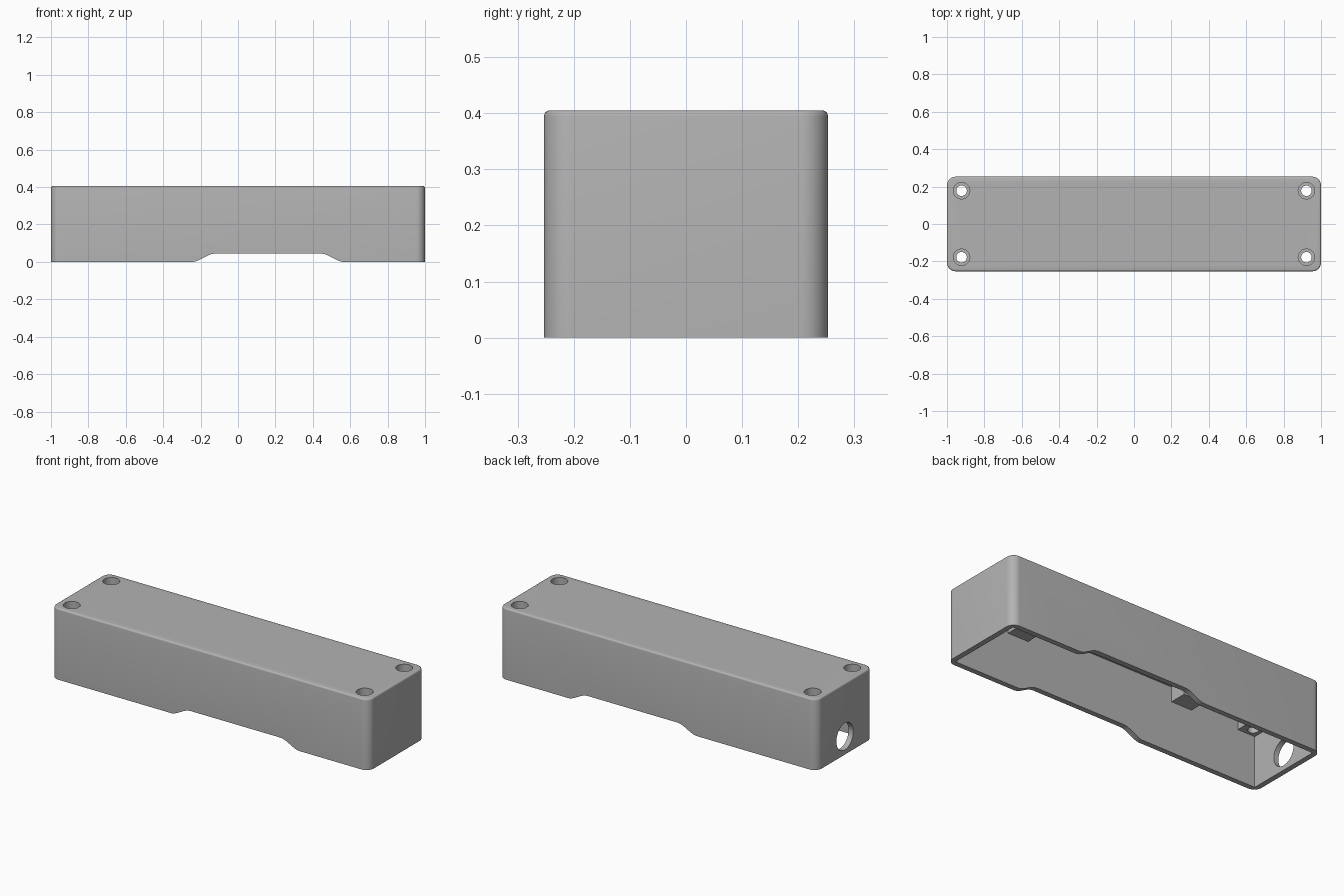
import bpy, bmesh, math
from mathutils import Matrix

default = bpy.data.objects.get("Cube")
if default:
    bpy.data.objects.remove(default)

LENGTH, WIDTH, HEIGHT = 2.0, 0.506, 0.405
WALL = 0.03
IN_X, IN_Y = LENGTH / 2 - WALL, WIDTH / 2 - WALL
CEILING = HEIGHT - WALL
BOSS_Z = 0.29

grey = bpy.data.materials.new("light_grey")
grey.use_nodes = True
grey.diffuse_color = (0.45, 0.45, 0.45, 1)
grey.node_tree.nodes["Principled BSDF"].inputs["Base Color"].default_value = (0.45, 0.45, 0.45, 1)


def add_object(name, bm):
    bmesh.ops.recalc_face_normals(bm, faces=bm.faces[:])
    mesh = bpy.data.meshes.new(name)
    bm.to_mesh(mesh)
    bm.free()
    mesh.materials.append(grey)
    obj = bpy.data.objects.new(name, mesh)
    bpy.context.collection.objects.link(obj)
    return obj


def box_mesh(low, high):
    bm = bmesh.new()
    bmesh.ops.create_cube(bm, size=1)
    for v in bm.verts:
        v.co = [l if c < 0 else h for c, l, h in zip(v.co, low, high)]
    return bm


def box(name, low, high):
    return add_object(name, box_mesh(low, high))


def cylinder(name, radius, depth, centre, axis="Z"):
    bm = bmesh.new()
    turn = Matrix.Rotation(math.pi / 2, 4, "Y") if axis == "X" else Matrix()
    bmesh.ops.create_cone(bm, cap_ends=True, segments=48, radius1=radius, radius2=radius,
                          depth=depth, matrix=Matrix.Translation(centre) @ turn)
    return add_object(name, bm)


def combine(target, tool, operation):
    mod = target.modifiers.new("combine", "BOOLEAN")
    mod.operation, mod.solver, mod.object = operation, "EXACT", tool
    bpy.context.view_layer.objects.active = target
    bpy.ops.object.modifier_apply(modifier=mod.name)
    bpy.data.objects.remove(tool)


# Outer body: rounded upright corners, then a small round along the top rim
bm = box_mesh((-LENGTH / 2, -WIDTH / 2, 0), (LENGTH / 2, WIDTH / 2, HEIGHT))
upright = [e for e in bm.edges if abs(e.verts[0].co.z - e.verts[1].co.z) > 0.1]
bmesh.ops.bevel(bm, geom=upright, offset=0.047, segments=10, profile=0.5, affect="EDGES")
rim = [e for e in bm.edges if all(v.co.z > HEIGHT - 0.001 for v in e.verts)]
bmesh.ops.bevel(bm, geom=rim, offset=0.01, segments=4, profile=0.5, affect="EDGES")
body = add_object("enclosure_body", bm)

# Hollow interior, open at the bottom
combine(body, box("cavity", (-IN_X, -IN_Y, -0.1), (IN_X, IN_Y, CEILING)), "DIFFERENCE")

# Corner screw bosses and inner wall tabs, hanging from the ceiling
overlap = 0.01
for sy in (-1, 1):
    y_low, y_high = sorted((sy * 0.125, sy * (IN_Y + overlap)))
    for x_low, x_high in ((-IN_X - overlap, -0.86), (-0.56, -0.43),
                          (0.5, 0.63), (0.86, IN_X + overlap)):
        combine(body, box("boss", (x_low, y_low, BOSS_Z),
                          (x_high, y_high, CEILING + overlap)), "UNION")

# Counterbored screw holes
for sx in (-1, 1):
    for sy in (-1, 1):
        x, y = sx * 0.922, sy * 0.178
        combine(body, cylinder("screw_hole", 0.028, 0.4, (x, y, 0.4)), "DIFFERENCE")
        combine(body, cylinder("counterbore", 0.044, 0.2, (x, y, 0.43)), "DIFFERENCE")

# Round cable hole through one end wall
combine(body, cylinder("cable_hole", 0.076, 0.2, (-LENGTH / 2, 0, 0.103), "X"), "DIFFERENCE")

# Shallow recess with S-curved ends across both long walls
centre, half, ramp, rise, steps = 0.16, 0.41, 0.13, 0.045, 12
curve = []
for i in range(steps + 1):
    t = i / steps
    curve.append((half - ramp * t, rise * (1 - math.cos(math.pi * t)) / 2 - 0.0005))
profile = [(centre + half, -0.1)] + [(centre + x, z) for x, z in curve]
profile += [(centre - x, z) for x, z in reversed(curve)] + [(centre - half, -0.1)]
bm = bmesh.new()
face = bm.faces.new([bm.verts.new((x, -0.4, z)) for x, z in profile])
sweep = bmesh.ops.extrude_face_region(bm, geom=[face])
bmesh.ops.translate(bm, vec=(0, 0.8, 0),
                    verts=[g for g in sweep["geom"] if isinstance(g, bmesh.types.BMVert)])
combine(body, add_object("recess", bm), "DIFFERENCE")

# Smooth the rounds, keep the edges crisp
bpy.ops.object.select_all(action="DESELECT")
body.select_set(True)
bpy.context.view_layer.objects.active = body
bpy.ops.object.shade_smooth_by_angle(angle=math.radians(30))
